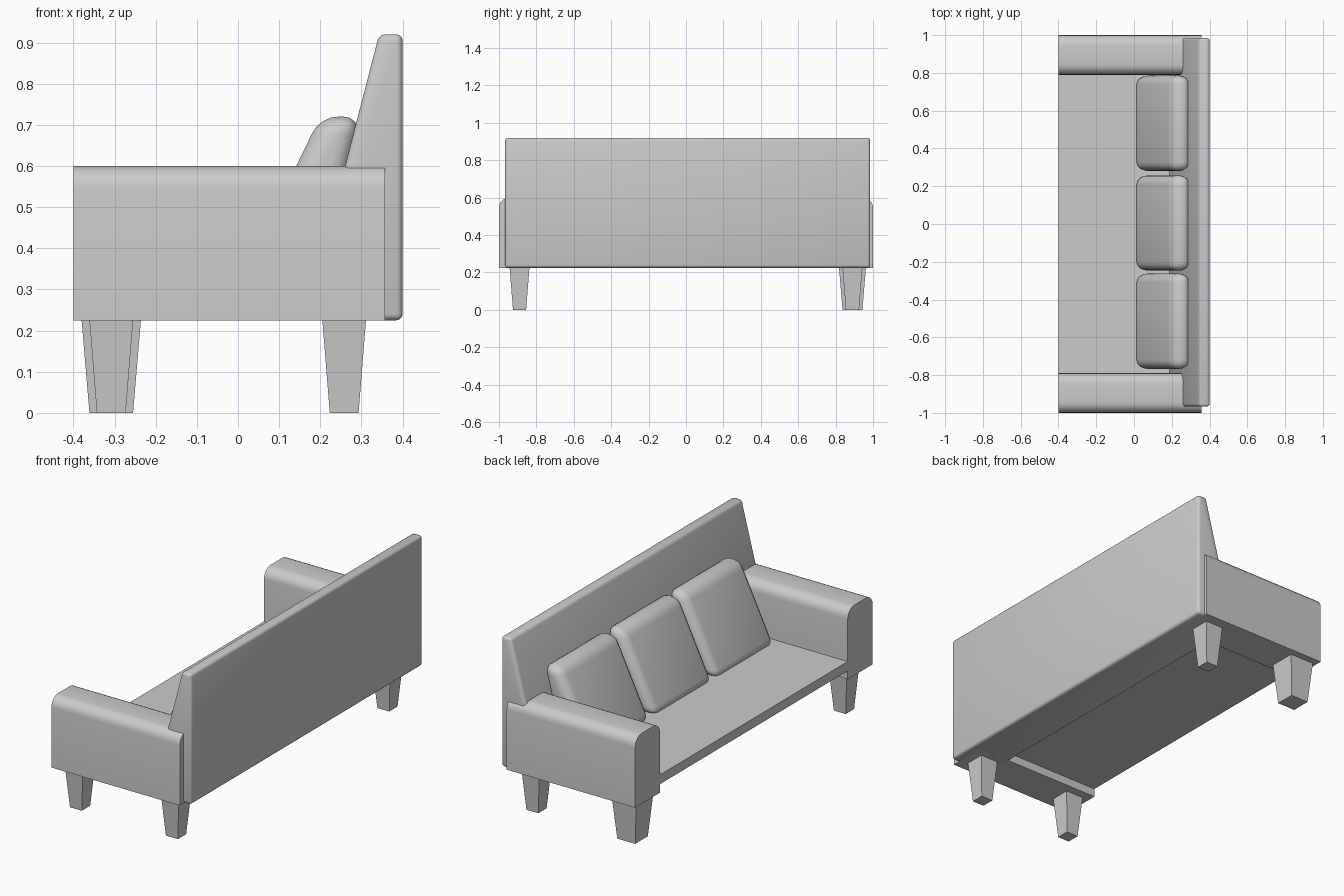
import bpy, bmesh
from mathutils import Vector

if "Cube" in bpy.data.objects:
    bpy.data.objects.remove(bpy.data.objects["Cube"], do_unlink=True)

grey = bpy.data.materials.new("light grey fabric")
grey.use_nodes = True
grey.diffuse_color = (0.6, 0.6, 0.6, 1)
grey.node_tree.nodes["Principled BSDF"].inputs["Base Color"].default_value = (0.6, 0.6, 0.6, 1)


def finish(name, bm, smooth=True):
    bmesh.ops.recalc_face_normals(bm, faces=bm.faces[:])
    mesh = bpy.data.meshes.new(name)
    bm.to_mesh(mesh)
    bm.free()
    mesh.materials.append(grey)
    obj = bpy.data.objects.new(name, mesh)
    bpy.context.collection.objects.link(obj)
    if smooth:
        bpy.ops.object.select_all(action="DESELECT")
        obj.select_set(True)
        bpy.context.view_layer.objects.active = obj
        bpy.ops.object.shade_smooth_by_angle(angle=0.6)
    return obj


def prism(name, profile, along, lo, hi, radius=0, segments=3, rule=lambda e: True):
    """Extrude a profile along x or y, rounding the edges picked by the rule."""
    bm = bmesh.new()
    place = (lambda a, b: (lo, a, b)) if along == "x" else (lambda a, b: (a, lo, b))
    face = bm.faces.new([bm.verts.new(place(a, b)) for a, b in profile])
    new = bmesh.ops.extrude_face_region(bm, geom=[face])["geom"]
    shift = Vector((hi - lo, 0, 0)) if along == "x" else Vector((0, hi - lo, 0))
    bmesh.ops.translate(bm, vec=shift, verts=[v for v in new if isinstance(v, bmesh.types.BMVert)])
    bmesh.ops.recalc_face_normals(bm, faces=bm.faces[:])
    if radius:
        bmesh.ops.bevel(bm, geom=[e for e in bm.edges if rule(e)], offset=radius,
                        segments=segments, profile=0.5, affect="EDGES", clamp_overlap=True)
    return finish(name, bm)


def leg(name, x, y, top, foot):
    """Square tapered leg given by its half widths."""
    bm = bmesh.new()
    bmesh.ops.create_cube(bm, size=2)
    for v in bm.verts:
        half = top if v.co.z > 0 else foot
        v.co = (x + v.co.x * half, y + v.co.y * half, 0.225 if v.co.z > 0 else 0)
    finish(name, bm, smooth=False)


def long_top(e):
    a, b = (v.co for v in e.verts)
    return min(a.z, b.z) > 0.5 and abs(a.x - b.x) > 0.1


# Seat slab between the arms
prism("seat", [(-0.4, 0.27), (0.25, 0.27), (0.25, 0.32), (-0.4, 0.32)], "y", -0.8, 0.8)

# Arms with rounded top edges
for side, word in ((1, "back"), (-1, "front")):
    prism(word + "_side_arm",
          [(side * 0.79, 0.225), (side, 0.225), (side, 0.6), (side * 0.79, 0.6)],
          "x", -0.4, 0.357, 0.055, 5, long_top)

# Sloping backrest reaching down to the underside
prism("backrest", [(0.163, 0.225), (0.4, 0.225), (0.4, 0.92), (0.343, 0.92)],
      "y", -0.967, 0.985, 0.015)

# Three leaning cushions
for i, y in enumerate((-0.515, 0.005, 0.533)):
    prism("cushion_%d" % (i + 1), [(0.0, 0.31), (0.2, 0.72), (0.3, 0.72), (0.2, 0.31)],
          "y", y - 0.252, y + 0.252, 0.045, 4)

# Legs, one of them stouter
leg("front_side_seat_leg", -0.308, -0.89, 0.053, 0.035)
leg("front_side_rear_leg", 0.258, -0.89, 0.053, 0.035)
leg("back_side_rear_leg", 0.258, 0.89, 0.053, 0.035)
leg("back_side_seat_leg", -0.308, 0.89, 0.072, 0.053)
